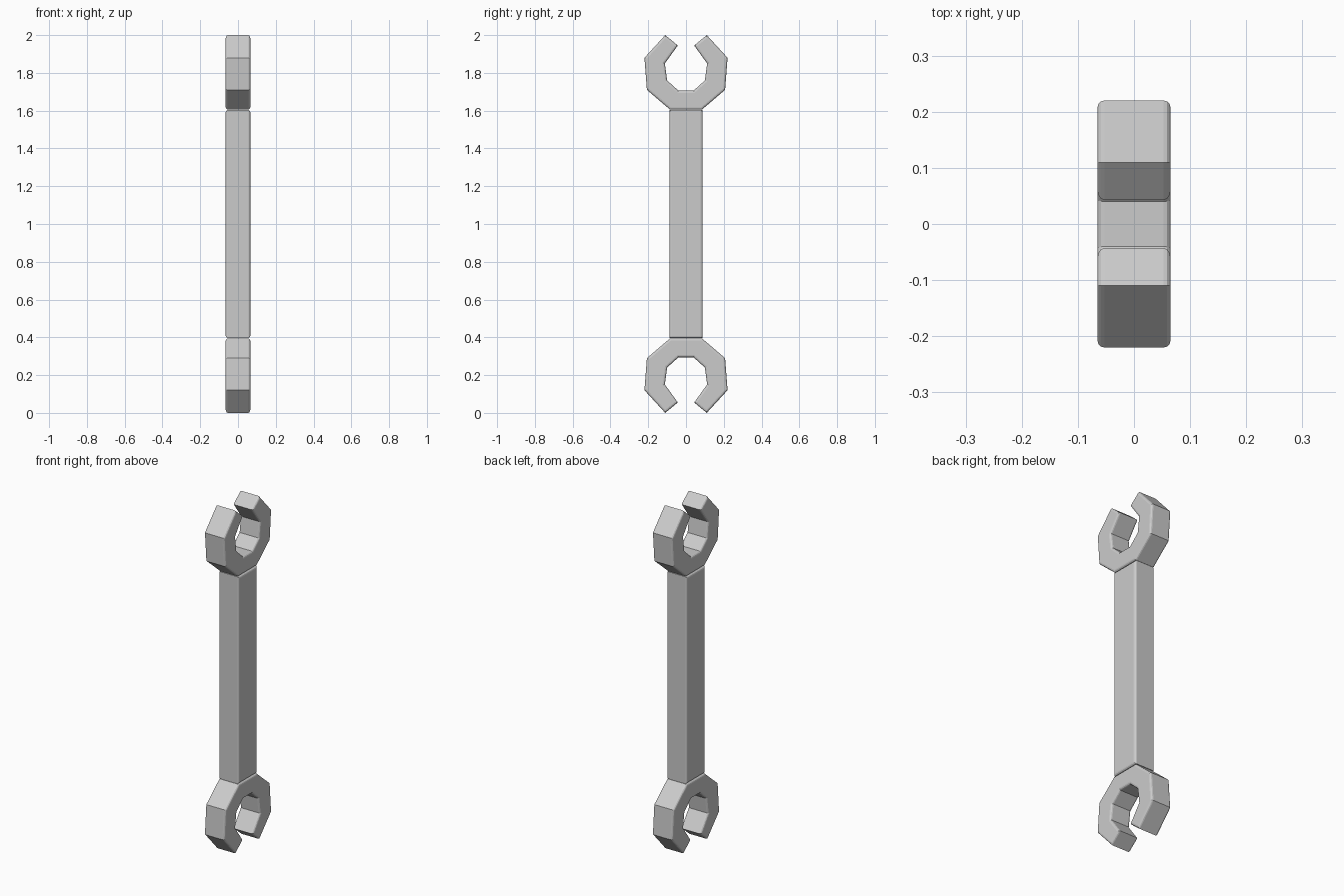
import bpy, bmesh

if "Cube" in bpy.data.objects:
    bpy.data.objects.remove(bpy.data.objects["Cube"])

HALF_X = 0.065   # half thickness
BEVEL = 0.012


def plate(name, outline):
    """Extrude a (y, z) outline along x and round the rims of both flat faces."""
    bm = bmesh.new()
    face = bm.faces.new([bm.verts.new((-HALF_X, y, z)) for y, z in outline])
    ext = bmesh.ops.extrude_face_region(bm, geom=[face], use_keep_orig=True)
    verts = [g for g in ext["geom"] if isinstance(g, bmesh.types.BMVert)]
    bmesh.ops.translate(bm, verts=verts, vec=(2 * HALF_X, 0, 0))
    bmesh.ops.recalc_face_normals(bm, faces=bm.faces[:])
    rims = [e for e in bm.edges if abs(e.verts[0].co.x - e.verts[1].co.x) < 1e-5]
    bmesh.ops.bevel(bm, geom=rims, offset=BEVEL, offset_type='OFFSET',
                    segments=3, profile=0.5, affect='EDGES')
    bmesh.ops.recalc_face_normals(bm, faces=bm.faces[:])
    mesh = bpy.data.meshes.new(name)
    bm.to_mesh(mesh)
    bm.free()
    obj = bpy.data.objects.new(name, mesh)
    bpy.context.collection.objects.link(obj)
    return obj


# Open jaw: right half from the shaft, round the tip, to the bottom of the opening
half = [(0.085, 1.606), (0.207, 1.71), (0.22, 1.88), (0.11, 2.0), (0.043, 1.945),
        (0.112, 1.85), (0.10, 1.76), (0.04, 1.706)]
jaw = half + [(-y, z) for y, z in reversed(half)]
plate("upper_jaw", jaw)
plate("lower_jaw", [(y, 2 - z) for y, z in jaw])

# Straight handle between the jaws
plate("handle", [(-0.087, 0.396), (0.087, 0.396), (0.087, 1.604), (-0.087, 1.604)])
